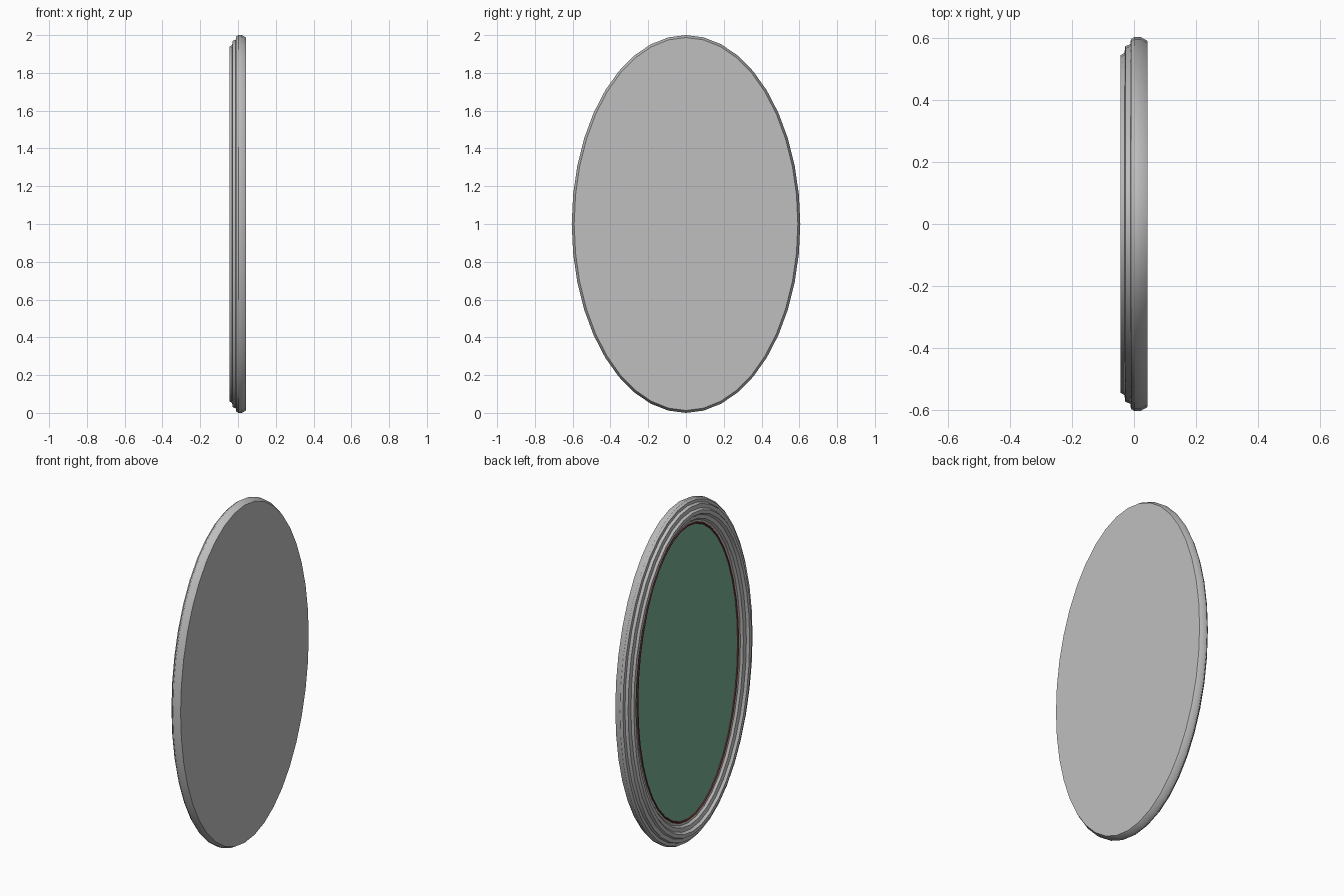
import bpy, bmesh
from math import sin, cos, pi, radians

cube = bpy.data.objects.get("Cube")
if cube:
    bpy.data.objects.remove(cube, do_unlink=True)

SEGMENTS = 40
HALF_WIDTH, HALF_HEIGHT = 0.605, 1.0


def material(name, color):
    mat = bpy.data.materials.new(name)
    mat.use_nodes = True
    mat.diffuse_color = (*color, 1)
    mat.node_tree.nodes["Principled BSDF"].inputs["Base Color"].default_value = (*color, 1)
    return mat


def oval_ring(bm, inset, x):
    """Oval outline drawn a fixed distance inside the outer edge."""
    verts = []
    for i in range(SEGMENTS):
        a = 2 * pi * i / SEGMENTS
        verts.append(bm.verts.new((x, (HALF_WIDTH - inset) * sin(a),
                                   HALF_HEIGHT + (HALF_HEIGHT - inset) * cos(a))))
    return verts


def oval_part(name, profile, mat, cap_first=False, cap_last=False):
    """Sweep an (inset, x) profile round the oval, with optional flat caps."""
    bm = bmesh.new()
    rings = [oval_ring(bm, inset, x) for inset, x in profile]
    for r, s in zip(rings, rings[1:]):
        for i in range(SEGMENTS):
            j = (i + 1) % SEGMENTS
            bm.faces.new((r[i], r[j], s[j], s[i]))
    if cap_first:
        bm.faces.new(list(reversed(rings[0])))
    if cap_last:
        bm.faces.new(rings[-1])
    # The swept order already winds consistently; make it face outward
    bm.normal_update()
    if cap_last and bm.faces[:][-1].normal.x > 0 or cap_first and bm.faces[:][-1].normal.x < 0:
        bmesh.ops.reverse_faces(bm, faces=bm.faces[:])
    elif not (cap_first or cap_last) and sum(f.normal.x for f in bm.faces) > 0:
        bmesh.ops.reverse_faces(bm, faces=bm.faces[:])
    mesh = bpy.data.meshes.new(name)
    bm.to_mesh(mesh)
    bm.free()
    mesh.materials.append(mat)
    obj = bpy.data.objects.new(name, mesh)
    bpy.context.collection.objects.link(obj)
    bpy.ops.object.select_all(action="DESELECT")
    obj.select_set(True)
    bpy.context.view_layer.objects.active = obj
    bpy.ops.object.shade_smooth_by_angle(angle=radians(30))
    return obj


grey = material("frame grey", (0.52, 0.52, 0.52))
red = material("liner red", (0.22, 0.04, 0.04))
green = material("glass green", (0.19, 0.44, 0.30))

# Moulded frame: flat back, outer rim, stepped front, sloped inside
oval_part("frame", [(0.013, 0.043), (0.0, 0.02), (0.0, 0.002), (0.008, -0.01),
                    (0.024, -0.012), (0.03, -0.028), (0.052, -0.031),
                    (0.06, -0.044), (0.08, -0.044), (0.09, -0.03),
                    (0.112, -0.026), (0.122, -0.014), (0.134, -0.012)],
          grey, cap_first=True)

# Thin liner round the glass
oval_part("liner", [(0.134, -0.012), (0.137, -0.016), (0.142, -0.016),
                    (0.146, -0.01)], red)

# Flat oval glass
oval_part("glass", [(0.142, -0.008), (0.144, -0.011)], green, cap_last=True)
